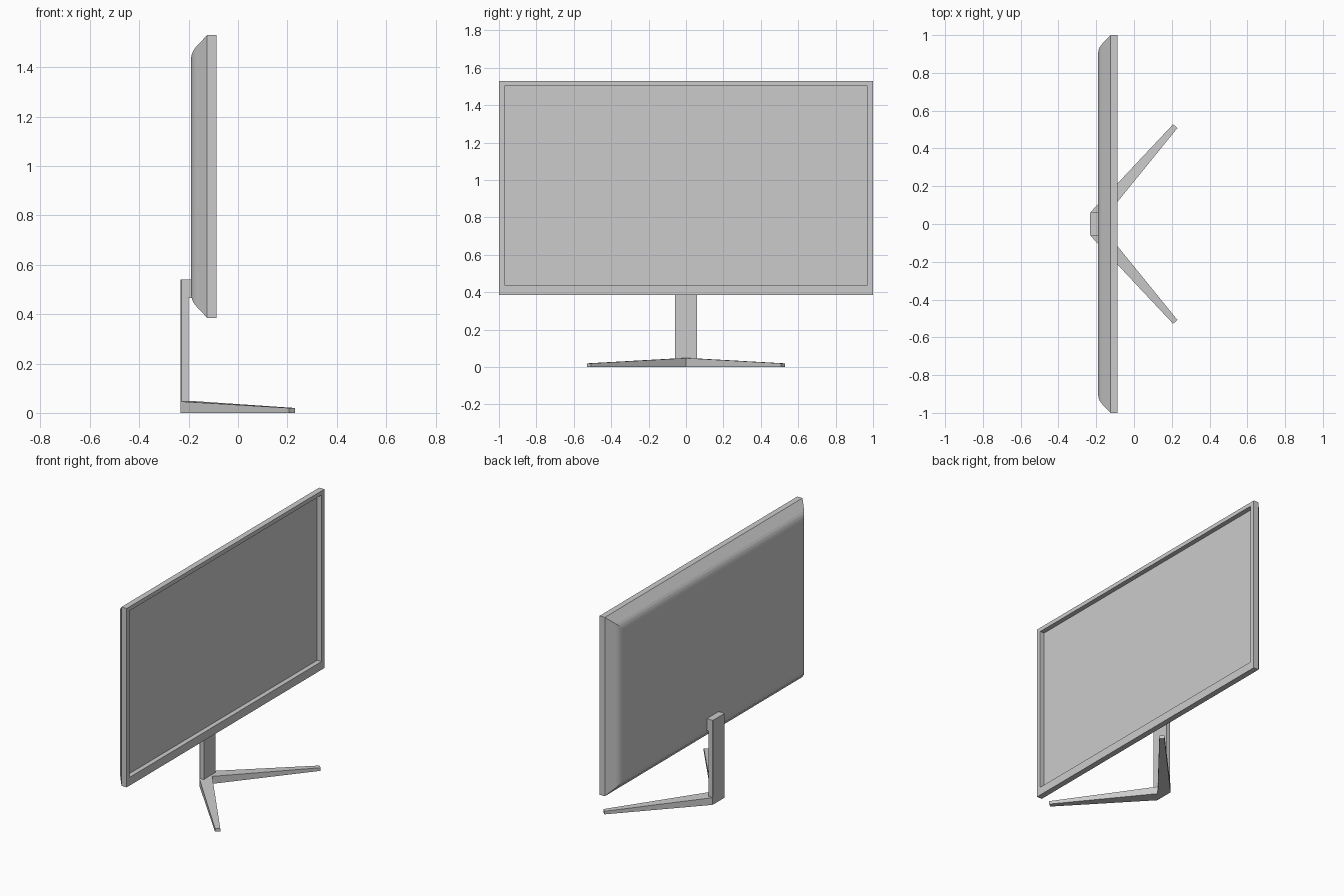
import bpy, bmesh

if "Cube" in bpy.data.objects:
    bpy.data.objects.remove(bpy.data.objects["Cube"])


def finish(name, bm):
    bmesh.ops.recalc_face_normals(bm, faces=bm.faces)
    me = bpy.data.meshes.new(name)
    bm.to_mesh(me)
    bm.free()
    ob = bpy.data.objects.new(name, me)
    bpy.context.collection.objects.link(ob)
    return ob


def loft(name, rings):
    """Bridge equal-length point rings and cap both ends."""
    bm = bmesh.new()
    rows = [[bm.verts.new(p) for p in ring] for ring in rings]
    n = len(rows[0])
    for a, b in zip(rows, rows[1:]):
        for i in range(n):
            j = (i + 1) % n
            bm.faces.new((a[i], a[j], b[j], b[i]))
    bm.faces.new(rows[0])
    bm.faces.new(rows[-1])
    return finish(name, bm)


def rect(x, w, z0, z1):
    return [(x, -w, z0), (x, w, z0), (x, w, z1), (x, -w, z1)]


def prism(name, outline, z0, z1):
    return loft(name, [[(x, y, z) for x, y in outline] for z in (z0, z1)])


# Panel housing: curved, mitred back, straight rim, bezel and recessed screen
Z0, Z1 = 0.385, 1.53
back = [(-0.19, 0.092), (-0.187, 0.078), (-0.181, 0.063), (-0.172, 0.05),
        (-0.125, 0.0), (-0.088, 0.0)]
rings = [rect(x, 1 - i, Z0 + i, Z1 - i) for x, i in back]
rings += [rect(x, 0.97, Z0 + 0.053, Z1 - 0.026) for x in (-0.088, -0.118)]
loft("screen_panel", rings)

# Stand column with slightly chamfered back edges
prism("stand_column", [(-0.2, -0.06), (-0.2, 0.06), (-0.228, 0.06),
                       (-0.232, 0.056), (-0.232, -0.056), (-0.228, -0.06)],
      0.0, 0.54)

# Mounting block between column and panel
prism("mount_block", [(-0.201, -0.06), (-0.186, -0.06),
                      (-0.186, 0.06), (-0.201, 0.06)], 0.465, 0.54)

# V-shaped foot: half outline tapering to the tip, mirrored across the middle
half = [(-0.231, 0.0, 0.048), (-0.183, 0.0, 0.048), (0.23, 0.508, 0.02),
        (0.207, 0.528, 0.02), (-0.231, 0.062, 0.046)]
bm = bmesh.new()
low = [bm.verts.new((x, y, 0)) for x, y, z in half]
top = [bm.verts.new(p) for p in half]
# top and bottom split into a hub triangle and a leg quad
for row in (low, top):
    bm.faces.new((row[0], row[1], row[4]))
    bm.faces.new(row[1:])
for i in range(1, 5):
    j = (i + 1) % 5
    bm.faces.new((low[i], low[j], top[j], top[i]))
foot = finish("stand_foot", bm)
mirror = foot.modifiers.new("mirror", 'MIRROR')
mirror.use_axis = (False, True, False)
